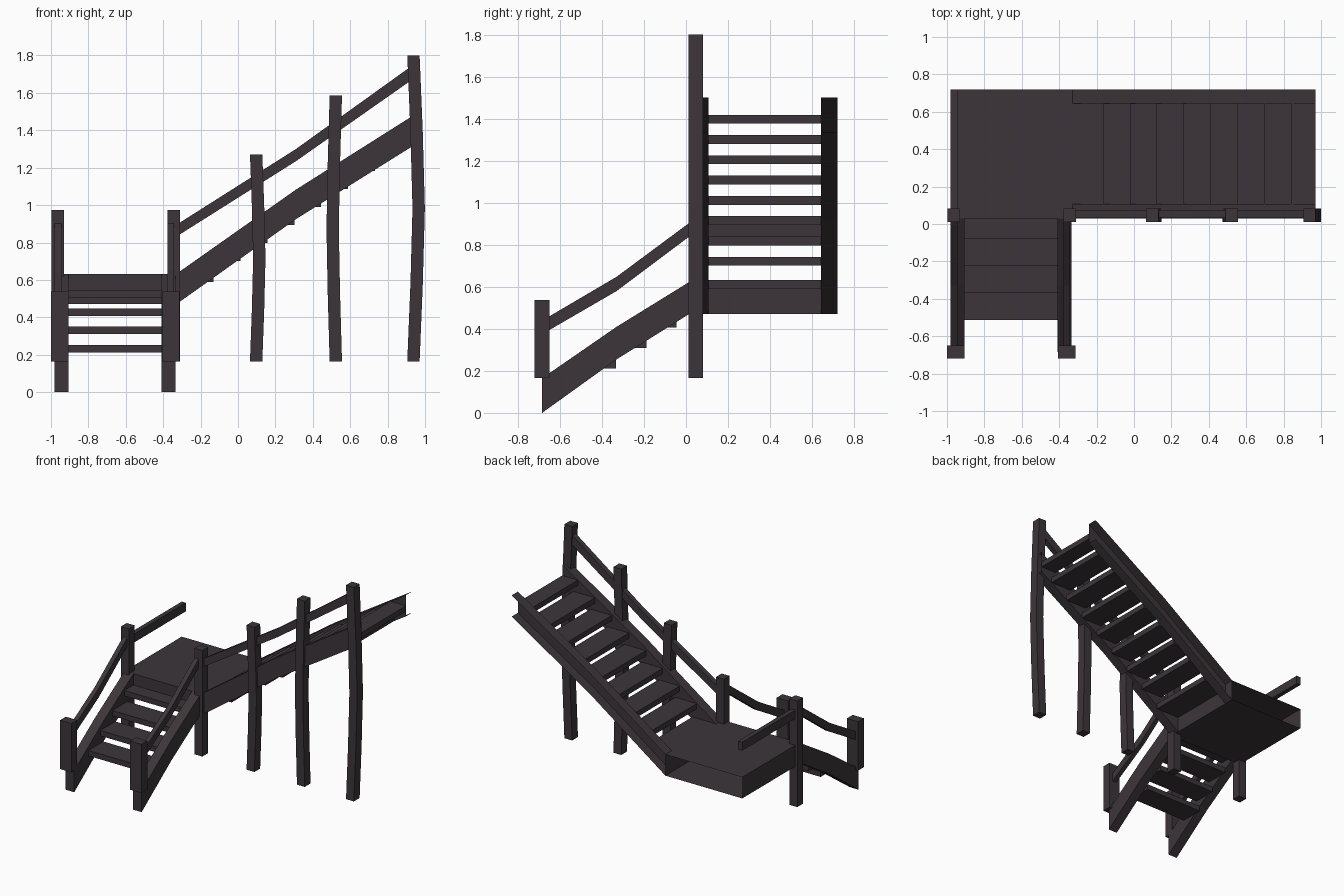
import bpy, bmesh
from mathutils import Vector

if "Cube" in bpy.data.objects:
    bpy.data.objects.remove(bpy.data.objects["Cube"])

wood = bpy.data.materials.new("dark_brown_wood")
wood.diffuse_color = (0.046, 0.036, 0.042, 1)
wood.use_nodes = True
wood.node_tree.nodes["Principled BSDF"].inputs["Base Color"].default_value = wood.diffuse_color


def finish(name, bm, open_dirs=()):
    """Fix normals, drop the faces that sit against a wall, and make the object."""
    bmesh.ops.recalc_face_normals(bm, faces=bm.faces)
    bm.normal_update()
    gone = [f for f in bm.faces
            if any(f.normal.dot(Vector(d)) > 0.99 for d in open_dirs)]
    if gone:
        bmesh.ops.delete(bm, geom=gone, context='FACES')
    me = bpy.data.meshes.new(name)
    bm.to_mesh(me)
    bm.free()
    me.materials.append(wood)
    ob = bpy.data.objects.new(name, me)
    bpy.context.collection.objects.link(ob)
    return ob


def loft(name, rings, open_dirs=()):
    """Join a row of four-point rings into a closed beam."""
    bm = bmesh.new()
    vs = [[bm.verts.new(p) for p in r] for r in rings]
    for a, b in zip(vs, vs[1:]):
        for i in range(4):
            j = (i + 1) % 4
            bm.faces.new((a[i], a[j], b[j], b[i]))
    bm.faces.new(vs[0])
    bm.faces.new(vs[-1])
    return finish(name, bm, open_dirs)


def beam_x(name, y0, y1, stations, open_dirs=()):
    return loft(name, [[(x, y0, a), (x, y1, a), (x, y1, b), (x, y0, b)]
                       for x, a, b in stations], open_dirs)


def beam_y(name, x0, x1, stations, open_dirs=()):
    return loft(name, [[(x0, y, a), (x1, y, a), (x1, y, b), (x0, y, b)]
                       for y, a, b in stations], open_dirs)


def box(name, x0, x1, y0, y1, z0, z1, open_dirs=()):
    return beam_x(name, y0, y1, [(x0, z0, z1), (x1, z0, z1)], open_dirs)


BACK, RIGHT = (0, 1, 0), (1, 0, 0)

# Landing, open at the back where it meets a wall
box("landing", -0.98, -0.33, 0.03, 0.72, 0.47, 0.632, [BACK])

# Upper stringers, open at the wall end
upper = [(-0.33, 0.47, 0.632), (0.31, 0.925, 1.083), (0.97, 1.338, 1.5)]
beam_x("upper_front_stringer", 0.03, 0.108, upper, [RIGHT])
beam_x("upper_back_stringer", 0.643, 0.72, upper, [RIGHT, BACK])

# Upper treads, first one level with the landing
box("upper_tread_0", -0.33, -0.13, 0.108, 0.643, 0.59, 0.632)
for i in range(8):
    x, z = -0.166 + 0.1435 * i, 0.743 + 0.0965 * i
    box(f"upper_tread_{i + 1}", x, min(x + 0.18, 0.97), 0.108, 0.643, z - 0.042, z)

# Upper handrail
beam_x("upper_handrail", 0.035, 0.075,
       [(-0.34, 0.825, 0.888), (0.31, 1.235, 1.3), (0.93, 1.67, 1.745)])

# Tall posts, each slightly bowed at mid height
for i, (x, bow, top) in enumerate([(0.097, 0.017, 1.27),
                                   (0.523, -0.017, 1.585),
                                   (0.938, 0.028, 1.8)]):
    rings = []
    for k, t in enumerate((0, 0.25, 0.5, 0.75, 1)):
        c = x + bow * (0, 0.6, 1, 0.6, 0)[k]
        z = 0.165 + t * (top - 0.165)
        rings.append([(c - 0.033, 0.012, z), (c + 0.033, 0.012, z),
                      (c + 0.033, 0.082, z), (c - 0.033, 0.082, z)])
    loft(f"tall_post_{i + 1}", rings)

# Lower flight sides: stringer, handrail, newel post and landing post
lower = [(-0.685, 0.0, 0.165), (-0.33, 0.255, 0.41), (0.03, 0.48, 0.632)]
rail = [(-0.67, 0.383, 0.448), (-0.33, 0.58, 0.648), (0.03, 0.85, 0.915)]
for side, s0, s1, r0, p0, n0, n1 in [
        ("left", -0.98, -0.905, -0.98, -0.998, -1.0, -0.905),
        ("right", -0.41, -0.335, -0.376, -0.377, -0.407, -0.312)]:
    beam_y(f"lower_{side}_stringer", s0, s1, lower)
    beam_y(f"lower_{side}_handrail", r0, r0 + 0.035, rail)
    box(f"{side}_newel_post", n0, n1, -0.72, -0.65, 0.165, 0.538)
    box(f"{side}_landing_post", p0, p0 + 0.067, 0.012, 0.082, 0.165, 0.975)

# Level rail along the left edge of the landing
box("landing_rail", -0.98, -0.945, 0.07, 0.72, 0.835, 0.9)

# Lower treads
for i in range(4):
    y, z = -0.513 + 0.1443 * i, 0.253 + 0.0977 * i
    box(f"lower_tread_{i + 1}", -0.905, -0.41, y, min(y + 0.18, 0.03), z - 0.041, z)
